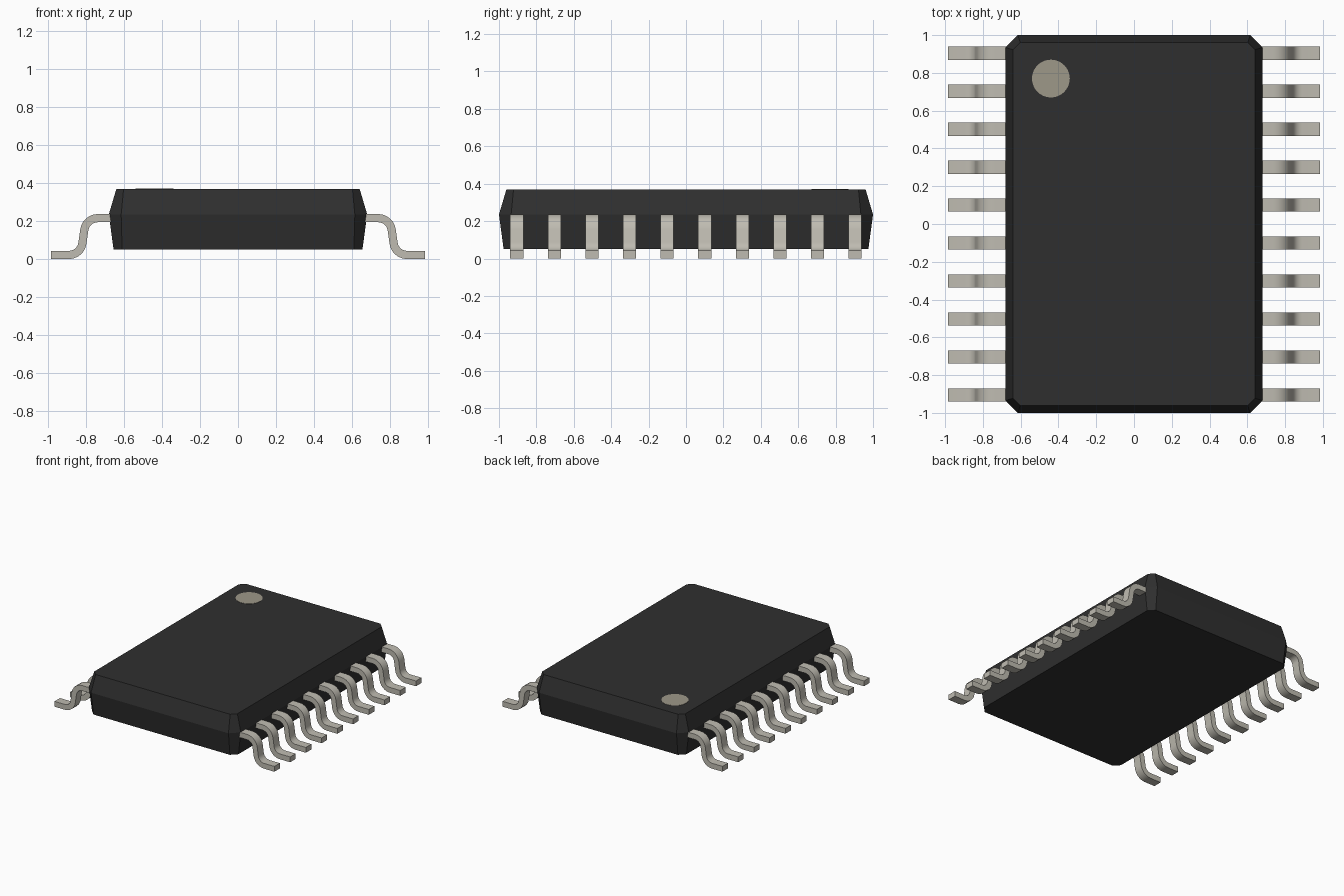
import bpy, bmesh, math
from mathutils import Vector

if "Cube" in bpy.data.objects:
    bpy.data.objects.remove(bpy.data.objects["Cube"], do_unlink=True)


def material(name, rgb):
    mat = bpy.data.materials.new(name)
    mat.use_nodes = True
    colour = (*rgb, 1)
    mat.diffuse_color = colour
    mat.node_tree.nodes["Principled BSDF"].inputs["Base Color"].default_value = colour
    return mat


def make_object(name, bm, mat):
    bmesh.ops.recalc_face_normals(bm, faces=bm.faces)
    mesh = bpy.data.meshes.new(name)
    bm.to_mesh(mesh)
    bm.free()
    mesh.materials.append(mat)
    obj = bpy.data.objects.new(name, mesh)
    bpy.context.collection.objects.link(obj)
    return obj


def loft(bm, rings):
    """Join equal closed rings of points and cap both ends."""
    loops = [[bm.verts.new(p) for p in ring] for ring in rings]
    n = len(loops[0])
    for a, b in zip(loops, loops[1:]):
        for i in range(n):
            j = (i + 1) % n
            bm.faces.new((a[i], a[j], b[j], b[i]))
    bm.faces.new(loops[0])
    bm.faces.new(loops[-1])


def chamfered_rectangle(hx, hy, cut, z):
    ring = []
    for sx, sy in ((1, 1), (-1, 1), (-1, -1), (1, -1)):
        corner = [(sx * hx, sy * (hy - cut), z), (sx * (hx - cut), sy * hy, z)]
        ring += corner if sx * sy > 0 else corner[::-1]
    return ring


def rounded_path(points, cut, steps=6):
    """Polyline in the xz plane with each inner corner replaced by a circular arc."""
    path = [Vector(points[0])]
    for a, b, c in zip(points, points[1:], points[2:]):
        a, b, c = Vector(a), Vector(b), Vector(c)
        u, v = (a - b).normalized(), (c - b).normalized()
        half = u.angle(v) / 2
        radius = cut * math.tan(half)
        centre = b + (u + v).normalized() * (cut / math.cos(half))
        start, end = b + u * cut - centre, b + v * cut - centre
        sweep = math.pi - 2 * half
        for i in range(steps + 1):
            t = i / steps
            d = (start * math.sin((1 - t) * sweep) + end * math.sin(t * sweep)) / math.sin(sweep)
            path.append(centre + d.normalized() * radius)
    path.append(Vector(points[-1]))
    return path


def lead_outline(path, half):
    """Offset the path to both sides to give the strip its thickness."""
    upper, lower = [], []
    for i, p in enumerate(path):
        d = (path[min(i + 1, len(path) - 1)] - path[max(i - 1, 0)]).normalized()
        if i in (1, len(path) - 2):
            d = Vector((1, 0))
        n = Vector((-d.y, d.x)) * half
        upper.append(p + n)
        lower.append(p - n)
    return upper, lower


black = material("black plastic", (0.028, 0.028, 0.028))
metal = material("tinned metal", (0.52, 0.50, 0.44))
marker = material("beige marker", (0.34, 0.315, 0.25))

# Moulded body, widest at the parting line
bm = bmesh.new()
loft(bm, [chamfered_rectangle(0.655, 0.975, 0.045, 0.05),
          chamfered_rectangle(0.68, 1.0, 0.065, 0.235),
          chamfered_rectangle(0.64, 0.96, 0.038, 0.37)])
make_object("body", bm, black)

# Round marker near one corner of the top
bm = bmesh.new()
bmesh.ops.create_cone(bm, cap_ends=True, segments=40, radius1=0.1, radius2=0.1, depth=0.004)
bmesh.ops.translate(bm, verts=bm.verts, vec=(-0.44, 0.77, 0.37))
make_object("corner_marker", bm, marker)

# Bent leads, ten along each long side
HALF_THICK, HALF_WIDTH = 0.0215, 0.035
path = rounded_path([(0.65, 0.2155), (0.80, 0.2155), (0.828, HALF_THICK), (0.984, HALF_THICK)], 0.062)
upper, lower = lead_outline(path, HALF_THICK)
for side, label in ((1, "left"), (-1, "right")):
    for k in range(10):
        y = -0.905 + k * 0.201
        bm = bmesh.new()
        loft(bm, [[(side * p.x, y - HALF_WIDTH, p.y), (side * p.x, y + HALF_WIDTH, p.y),
                   (side * q.x, y + HALF_WIDTH, q.y), (side * q.x, y - HALF_WIDTH, q.y)]
                  for p, q in zip(upper, lower)])
        lead = make_object(f"{label}_lead_{k + 1}", bm, metal)
        bpy.ops.object.select_all(action="DESELECT")
        lead.select_set(True)
        bpy.context.view_layer.objects.active = lead
        bpy.ops.object.shade_smooth_by_angle(angle=math.radians(35))
